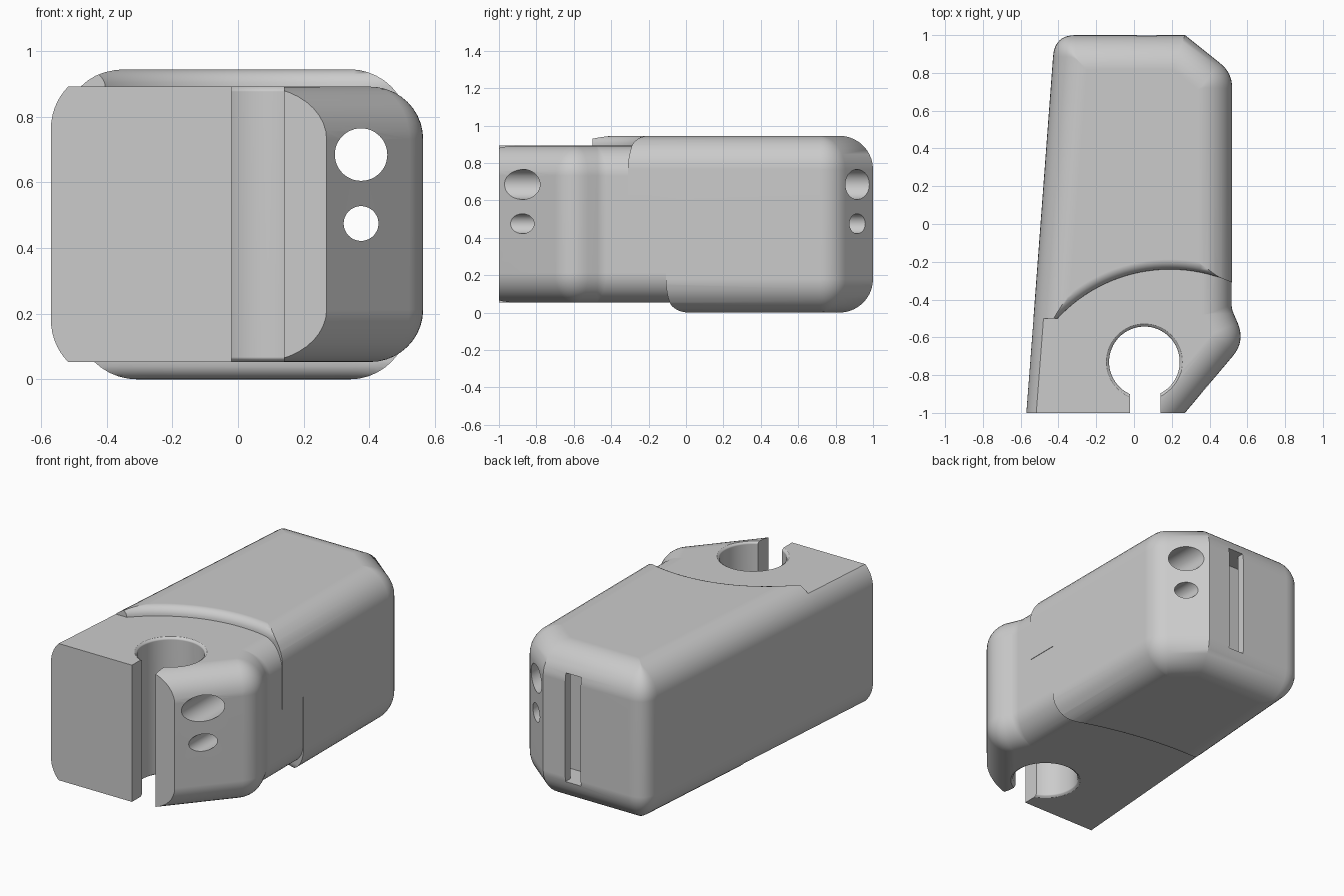
import bpy, bmesh, math
from mathutils import Vector

if "Cube" in bpy.data.objects:
    bpy.data.objects.remove(bpy.data.objects["Cube"], do_unlink=True)

HEIGHT = 0.945
STEP = 0.053          # how far the front part sits inside the rear part
SEGS = 10

grey = bpy.data.materials.new("light_grey")
grey.use_nodes = True
color = (0.6, 0.6, 0.6, 1)
grey.diffuse_color = color
grey.node_tree.nodes["Principled BSDF"].inputs["Base Color"].default_value = color


def stack(name, rings):
    """Closed solid from a list of equally long rings of points."""
    bm = bmesh.new()
    loops = [[bm.verts.new(p) for p in ring] for ring in rings]
    n = len(loops[0])
    for low, high in zip(loops, loops[1:]):
        for i in range(n):
            j = (i + 1) % n
            bm.faces.new((low[i], low[j], high[j], high[i]))
    bm.faces.new(loops[0][::-1])
    bm.faces.new(loops[-1])
    bmesh.ops.recalc_face_normals(bm, faces=bm.faces)
    mesh = bpy.data.meshes.new(name)
    bm.to_mesh(mesh)
    bm.free()
    mesh.materials.append(grey)
    obj = bpy.data.objects.new(name, mesh)
    bpy.context.collection.objects.link(obj)
    return obj


def box(name, x, y, z):
    return stack(name, [[(x[0], y[0], h), (x[1], y[0], h), (x[1], y[1], h), (x[0], y[1], h)] for h in z])


def lathe(name, cx, cy, profile, n=64):
    """Upright turned solid; profile holds (radius, z)."""
    angles = [math.tau * i / n for i in range(n)]
    return stack(name, [[(cx + r * math.cos(a), cy + r * math.sin(a), z) for a in angles]
                        for r, z in profile])


def inset_at(z, rule):
    """Inset of a rounded edge at height z; rule is (radius, margin from top and bottom)."""
    r, margin = rule
    d = min(z, HEIGHT - z) - margin
    return 0 if d >= r else r - math.sqrt(max(0, r * r - (r - d) ** 2))


def rounded_slab(name, corners, radii, rules, heights):
    """Slab whose side walls curve inward at top and bottom, with rounded corners."""
    pts = [Vector(c) for c in corners]
    n = len(pts)
    rings = []
    for z in heights:
        insets = [inset_at(z, rule) for rule in rules]
        lines = []
        for i in range(n):
            d = (pts[(i + 1) % n] - pts[i]).normalized()
            lines.append((pts[i] + Vector((-d.y, d.x)) * insets[i], d))
        sharp = []
        for i in range(n):
            (p, d), (q, e) = lines[i - 1], lines[i]
            t = (q - p).cross(e) / d.cross(e)
            sharp.append(p + d * t)
        ring = []
        for i, p in enumerate(sharp):
            if radii[i] == 0:
                ring.append((p.x, p.y, z))
                continue
            a, b = -lines[i - 1][1], lines[i][1]
            reach = max(radii[i] - max(insets[i - 1], insets[i]), 0.004) * math.tan((math.pi - a.angle(b)) / 2)
            for k in range(9):
                t = k / 8
                v = p + a * reach * (1 - t) ** 2 + b * reach * t * t
                ring.append((v.x, v.y, z))
        rings.append(ring)
    return stack(name, rings)


def layer_heights(base, r):
    low = [base + r * (1 - math.cos(math.pi / 2 * k / SEGS)) for k in range(SEGS + 1)]
    return low + [HEIGHT - z for z in reversed(low)]


def combine(target, other, operation="DIFFERENCE"):
    mod = target.modifiers.new("combine", "BOOLEAN")
    mod.operation, mod.solver, mod.object = operation, "EXACT", other
    bpy.context.view_layer.objects.active = target
    bpy.ops.object.modifier_apply(modifier=mod.name)
    bpy.data.objects.remove(other, do_unlink=True)


def wall_x(y):
    """The slanting flat side wall."""
    return -0.57 + 0.075 * (y + 1)


# Rear part: tall rounded block with a chamfered corner
soft, flat = (0.18, 0), (0, 0)
body = rounded_slab(
    "clip_body",
    [(wall_x(-0.7), -0.7), (0.52, -0.7), (0.52, 0.8), (0.27, 1), (-0.42, 1)],
    [0, 0, 0.17, 0, 0.12],
    [flat, soft, soft, soft, soft],
    layer_heights(0, 0.18))

# Curved steps with rounded lips, top and bottom
arc = [math.pi / 2 * k / 6 for k in range(7)]
flare = [(STEP * (1 - math.cos(a)), STEP * math.sin(a)) for a in arc]
combine(body, box("front_cutter", (-1, 1), (-1.5, -0.5), (-1, 2)))
top = [(0.81, 0.5)] + [(0.81 + g, HEIGHT - STEP + h) for g, h in flare] + [(0.88, 1.2)]
combine(body, lathe("top_step_cutter", 0.19, -1.05, top, 128))
bottom = [(2.266, 0.5)] + [(2.266 + g, STEP - h) for g, h in flare] + [(2.34, -0.3)]
combine(body, lathe("bottom_step_cutter", -0.35, -2.2, bottom, 256))

# Front part: lower block with a bulging side
side = (0.16, STEP)
front = rounded_slab(
    "front_block",
    [(wall_x(-1), -1), (0.27, -1), (0.59, -0.62), (0.517, -0.45), (0.517, 0.25), (wall_x(0.25) + 0.002, 0.25)],
    [0, 0, 0.17, 0.12, 0, 0],
    [flat, side, side, side, flat, soft],
    layer_heights(STEP, 0.16))
combine(body, front, "UNION")

# Round socket with softened rims, and its entry slit
lip = 0.015
socket = [(0.187 + lip, -0.2), (0.187 + lip, STEP), (0.187 + lip / 4, STEP + lip / 2), (0.187, STEP + lip)]
socket += [(r, HEIGHT - z) for r, z in reversed(socket)]
combine(body, lathe("socket_cutter", 0.055, -0.73, socket))
combine(body, box("slit_cutter", (-0.02, 0.14), (-1.3, -0.75), (-1, 2)))

# Two holes running the whole length
for z, r in ((0.685, 0.08), (0.475, 0.053)):
    ring = [math.tau * i / 48 for i in range(48)]
    combine(body, stack("hole_cutter", [[(0.375 + r * math.cos(a), y, z + r * math.sin(a)) for a in ring]
                                        for y in (-1.5, 1.5)]))

# Slot in the back wall, opening into a wider pocket
combine(body, box("pocket_cutter", (-0.1, 0.24), (0.84, 0.95), (0.15, 0.815)))
combine(body, box("slot_cutter", (0.015, 0.12), (0.9, 1.2), (0.15, 0.815)))

# Shading
bpy.ops.object.select_all(action="DESELECT")
body.select_set(True)
bpy.context.view_layer.objects.active = body
bpy.ops.object.shade_smooth_by_angle(angle=math.radians(30))
weighted = body.modifiers.new("weighted_normals", "WEIGHTED_NORMAL")
weighted.keep_sharp = True
